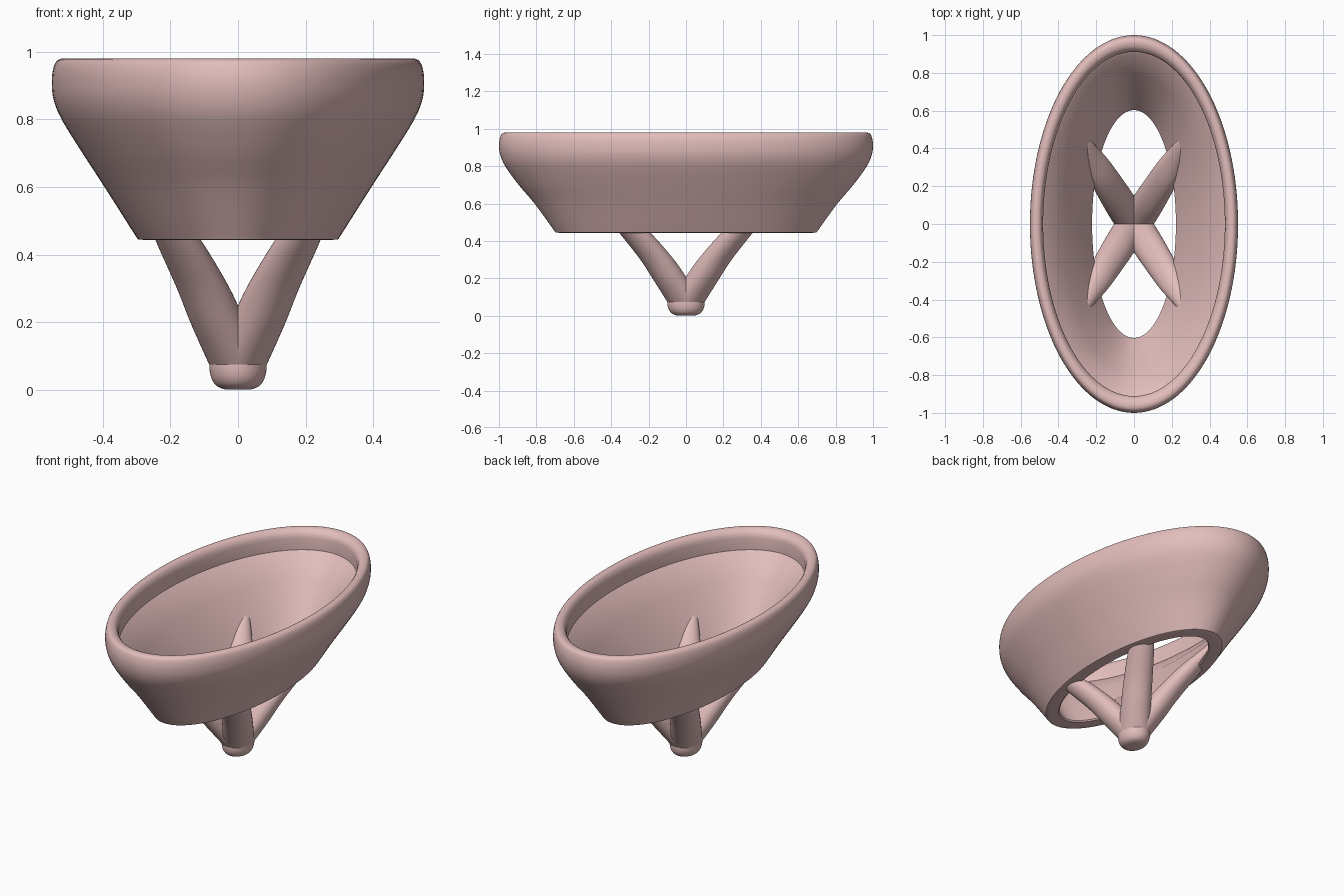
import bpy, bmesh, math

if "Cube" in bpy.data.objects:
    bpy.data.objects.remove(bpy.data.objects["Cube"])

mat = bpy.data.materials.new("dusty_pink")
mat.diffuse_color = (0.76, 0.51, 0.50, 1)
mat.use_nodes = True
mat.node_tree.nodes["Principled BSDF"].inputs["Base Color"].default_value = mat.diffuse_color


def smooth_rows(rows, steps):
    """Catmull-Rom interpolation through section rows."""
    out = []
    for i in range(len(rows) - 1):
        a, b, c = rows[max(i - 1, 0)], rows[i], rows[i + 1]
        d = rows[min(i + 2, len(rows) - 1)]
        for s in range(steps):
            t = s / steps
            out.append([0.5 * (2*q + (r - p)*t + (2*p - 5*q + 4*r - w)*t*t
                               + (3*q - p - 3*r + w)*t**3)
                        for p, q, r, w in zip(a, b, c, d)])
    return out + [list(rows[-1])]


def loft(name, rows, segs, closed=False):
    """Skin elliptical sections (cx, cy, rx, ry, z)."""
    bm = bmesh.new()
    rings = [[bm.verts.new((cx + rx * math.cos(2 * math.pi * k / segs),
                            cy + ry * math.sin(2 * math.pi * k / segs), z))
              for k in range(segs)] for cx, cy, rx, ry, z in rows]
    pairs = list(zip(rings, rings[1:]))
    if closed:
        pairs.append((rings[-1], rings[0]))
    else:
        bm.faces.new(rings[0])
        bm.faces.new(rings[-1])
    for a, b in pairs:
        for k in range(segs):
            n = (k + 1) % segs
            bm.faces.new((a[k], a[n], b[n], b[k]))
    bmesh.ops.recalc_face_normals(bm, faces=bm.faces)
    me = bpy.data.meshes.new(name)
    bm.to_mesh(me)
    bm.free()
    ob = bpy.data.objects.new(name, me)
    bpy.context.collection.objects.link(ob)
    me.materials.append(mat)
    bpy.ops.object.select_all(action='DESELECT')
    ob.select_set(True)
    bpy.context.view_layer.objects.active = ob
    bpy.ops.object.shade_smooth_by_angle(angle=math.radians(35))
    return ob


# Open oval bowl: outer wall and rounded rim, then the inner wall
outer = [(.275, .675, .443), (.295, .697, .447), (.306, .708, .46),
         (.395, .81, .60), (.46, .895, .70), (.522, .967, .80),
         (.546, .993, .86), (.551, 1.0, .91), (.547, .995, .95),
         (.536, .984, .973), (.518, .962, .98), (.498, .936, .973),
         (.486, .917, .955)]
inner = [(.481, .911, .93), (.482, .912, .86), (.475, .903, .855),
         (.37, .79, .735), (.222, .603, .45), (.23, .61, .443)]
rows = smooth_rows([(0, 0) + p for p in outer], 4) + [(0, 0) + p for p in inner]
loft("bowl", rows, 128, closed=True)

# Rounded foot
foot = [(0, 0, .085 * r, .10 * r, z) for r, z in
        [(.3, 0), (.55, .003), (.78, .014), (.92, .033), (.985, .055), (1, .075)]]
loft("foot", smooth_rows(foot, 3), 48)

# Four flaring, tapering legs that sink into the bowl's inner wall
leg = [(0, 0, .085, .10, .074), (.055, .08, .082, .093, .19),
       (.105, .158, .078, .09, .305), (.178, .275, .067, .083, .445),
       (.225, .36, .047, .06, .53), (.262, .43, .028, .034, .60),
       (.278, .458, .012, .015, .625)]
for sx, sy, label in [(1, 1, "back_right"), (-1, 1, "back_left"),
                      (1, -1, "front_right"), (-1, -1, "front_left")]:
    loft(label + "_leg",
         smooth_rows([(sx * x, sy * y, rx, ry, z) for x, y, rx, ry, z in leg], 6), 40)
